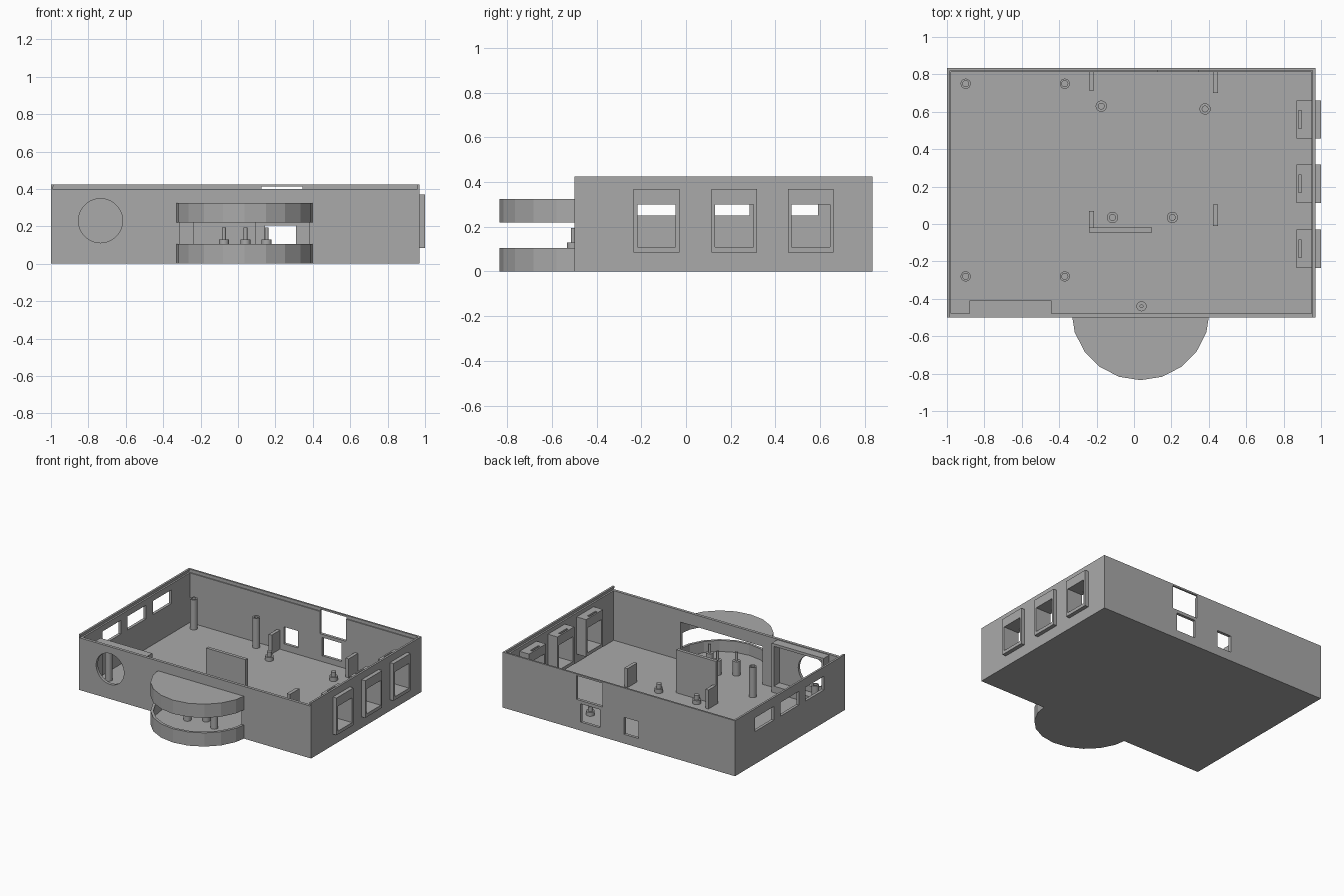
import bpy, bmesh
from math import sin, cos, pi, radians

if "Cube" in bpy.data.objects:
    bpy.data.objects.remove(bpy.data.objects["Cube"], do_unlink=True)

grey = bpy.data.materials.new("plain grey plastic")
grey.use_nodes = True
colour = (0.4, 0.4, 0.4, 1)
grey.diffuse_color = colour
grey.node_tree.nodes["Principled BSDF"].inputs["Base Color"].default_value = colour


def finish(name, bm):
    bmesh.ops.recalc_face_normals(bm, faces=bm.faces)
    mesh = bpy.data.meshes.new(name)
    bm.to_mesh(mesh)
    bm.free()
    mesh.materials.append(grey)
    obj = bpy.data.objects.new(name, mesh)
    bpy.context.collection.objects.link(obj)
    return obj


def prism(name, points, depth):
    """Extrude a flat polygon of 3D points along a depth vector."""
    bm = bmesh.new()
    face = bm.faces.new([bm.verts.new(p) for p in points])
    geom = bmesh.ops.extrude_face_region(bm, geom=[face])["geom"]
    verts = [g for g in geom if isinstance(g, bmesh.types.BMVert)]
    bmesh.ops.translate(bm, verts=verts, vec=depth)
    if not any(len(f.verts) == len(points) and f is face for f in bm.faces):
        bm.faces.new([bm.verts[i] for i in range(len(points))])
    return finish(name, bm)


def box(name, x, y, z):
    corners = [(x[0], y[0], z[0]), (x[1], y[0], z[0]), (x[1], y[1], z[0]), (x[0], y[1], z[0])]
    return prism(name, corners, (0, 0, z[1] - z[0]))


def lathe(name, x, y, profile, sides=24):
    """Turn a radius/height profile about a vertical axis."""
    bm = bmesh.new()
    verts = [bm.verts.new((x + r, y, z)) for r, z in profile]
    edges = [bm.edges.new(pair) for pair in zip(verts, verts[1:])]
    bmesh.ops.spin(bm, geom=verts + edges, cent=(x, y, 0), axis=(0, 0, 1),
                   angle=2 * pi, steps=sides, use_merge=True)
    bmesh.ops.remove_doubles(bm, verts=bm.verts, dist=0.0001)
    obj = finish(name, bm)
    for p in obj.data.polygons:
        p.use_smooth = True
    obj.data.set_sharp_from_angle(angle=radians(30))
    return obj


def boolean(target, tools, operation="DIFFERENCE"):
    for tool in tools:
        mod = target.modifiers.new("shape", "BOOLEAN")
        mod.operation, mod.solver, mod.object = operation, "EXACT", tool
    bpy.context.view_layer.update()
    result = target.evaluated_get(bpy.context.evaluated_depsgraph_get())
    mesh = bpy.data.meshes.new_from_object(result)
    target.modifiers.clear()
    target.data = mesh
    for tool in tools:
        bpy.data.objects.remove(tool, do_unlink=True)


def half_disc(name, radius, back, z):
    """Half of a 20-sided disc bulging forward, with a straight back edge."""
    arc = [(BX + radius * cos(a), BY + radius * sin(a), z[0])
           for a in (pi + i * pi / 10 for i in range(11))]
    return prism(name, [(arc[0][0], back, z[0])] + arc + [(arc[-1][0], back, z[0])],
                 (0, 0, z[1] - z[0]))


L, R, F, B, H = -1.0, 0.97, -0.5, 0.835, 0.425
WALL, FLOOR, RIM = 0.022, 0.02, 0.40
BX, BY = 0.035, -0.465

# Case with a rounded bulge at the front
case = box("case", (L, R), (F, B), (0, H))
boolean(case, [half_disc("bulge", 0.37, BY + 0.002, (0, 0.325))], "UNION")
cuts = [box("room", (L + WALL, R - WALL), (F + WALL, B - WALL), (FLOOR, 1)),
        half_disc("bulge_room", 0.35, BY + 0.01, (FLOOR, 0.31)),
        box("bulge_gap", (-0.4, 0.5), (-1, F), (0.105, 0.22))]

# Dovetail track for a sliding lid, open at the front
cuts.append(prism("lid_track", [(L + 0.009, -1, RIM), (R - 0.009, -1, RIM),
                                (R - 0.018, -1, H + 0.01), (L + 0.018, -1, H + 0.01)],
                  (0, B + 1 - 0.014, 0)))

# Round front hole, back cut-outs and left windows
cuts.append(prism("round_hole", [(-0.735 + 0.118 * cos(i * pi / 24), F - 0.1,
                                  0.23 + 0.118 * sin(i * pi / 24)) for i in range(48)],
                  (0, 0.15, 0)))
for x, z in (((0.125, 0.345), (0.23, 0.412)), ((0.145, 0.31), (0.065, 0.205)),
             ((-0.18, -0.06), (0.07, 0.2))):
    cuts.append(box("back_cut", x, (B - 0.1, B + 0.1), z))
for y in (-0.245, 0.06, 0.365):
    cuts.append(box("window_cut", (L - 0.1, L + 0.1), (y, y + 0.225), (0.25, 0.355)))

# Openings for the socket housings on the right
sockets = (-0.235, 0.113, 0.456)
for y in sockets:
    cuts.append(box("socket_cut", (R - 0.1, R + 0.1), (y + 0.005, y + 0.2), (0.09, 0.365)))
boolean(case, cuts)

# Socket housings with a through opening and a latch slot on top
for i, y in enumerate(sockets):
    housing = box(f"socket_housing_{i + 1}", (0.868, 1.0), (y, y + 0.205), (0.085, 0.37))
    boolean(housing, [box("opening", (0.8, 1.1), (y + 0.017, y + 0.188), (0.11, 0.30)),
                      box("slot", (0.88, 0.896), (y + 0.055, y + 0.15), (0.2, 0.5))])

# Holder frame behind the round hole
holder = box("holder_frame", (-0.88, -0.44), (F + WALL - 0.002, -0.41), (FLOOR, 0.395))
boolean(holder, [box("holder_room", (-0.862, -0.458), (-0.6, -0.3), (0.07, 0.375))])

# Tall hollow posts
for i, (x, y) in enumerate(((-0.9, 0.75), (-0.37, 0.75), (-0.9, -0.28), (-0.37, -0.28))):
    lathe(f"tall_post_{i + 1}", x, y, [(0, FLOOR), (0.027, FLOOR), (0.027, 0.25),
                                       (0.016, 0.25), (0.016, 0.1), (0, 0.1)])

# Short stepped posts
for i, (x, y) in enumerate(((-0.175, 0.63), (0.38, 0.615), (-0.115, 0.035), (0.205, 0.035))):
    lathe(f"short_post_{i + 1}", x, y, [(0, FLOOR), (0.03, FLOOR), (0.03, 0.05), (0.018, 0.05),
                                        (0.018, 0.085), (0, 0.085)])

# Pins in the bulge
for i, (x, y) in enumerate(((-0.075, -0.505), (0.04, -0.44), (0.153, -0.505))):
    lathe(f"sensor_pin_{i + 1}", x, y, [(0, FLOOR), (0.027, FLOOR), (0.027, 0.13), (0.01, 0.13),
                                        (0.01, 0.195), (0, 0.195)])

# Partition and board brackets
box("partition", (-0.24, 0.097), (-0.045, -0.02), (FLOOR, 0.35))
for i, (x, y) in enumerate(((-0.24, (0.715, 0.82)), (0.422, (0.70, 0.82)),
                            (-0.24, (-0.03, 0.07)), (0.422, (-0.01, 0.105)))):
    box(f"bracket_{i + 1}", (x, x + 0.026), y, (FLOOR, 0.165))
